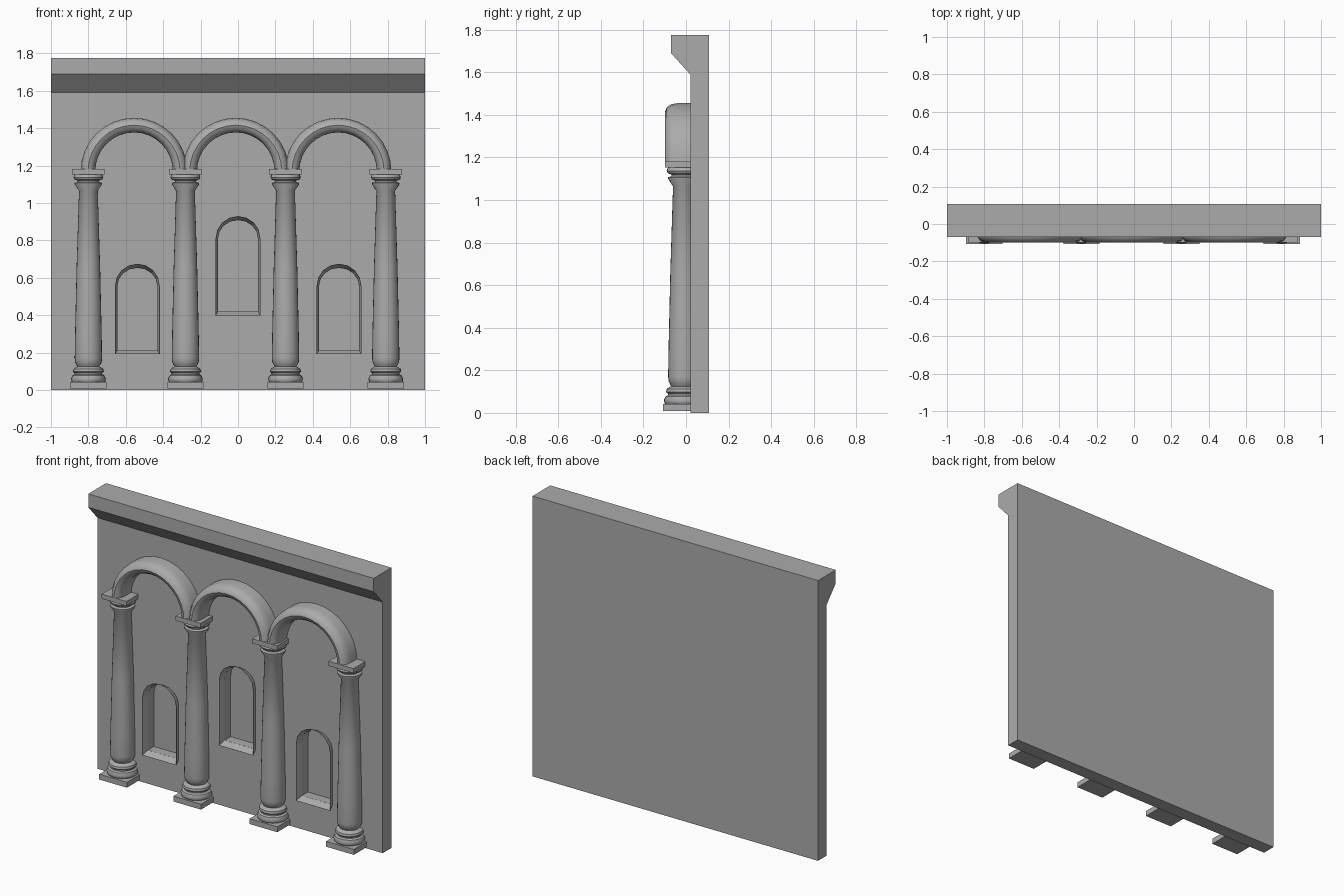
import bpy
from math import pi, sin, cos, radians

cube = bpy.data.objects.get("Cube")
if cube:
    bpy.data.objects.remove(cube, do_unlink=True)

stone = bpy.data.materials.new("grey stone")
stone.use_nodes = True
COLOUR = (0.41, 0.41, 0.41, 1)
stone.diffuse_color = COLOUR
stone.node_tree.nodes["Principled BSDF"].inputs["Base Color"].default_value = COLOUR

COLUMN_Y = -0.011
WALL_Y = 0.02


def loft(name, rings, smooth=False, hollow=False):
    """Join equal-length point rings; cap the ends, or join them if hollow."""
    n = len(rings[0])
    verts = [p for ring in rings for p in ring]
    faces = []
    for i in range(len(rings) if hollow else len(rings) - 1):
        a, b = i * n, (i + 1) % len(rings) * n
        for j in range(n):
            k = (j + 1) % n
            faces.append((a + j, a + k, b + k, b + j))
    if not hollow:
        faces.append(tuple(reversed(range(n))))
        faces.append(tuple(range(len(verts) - n, len(verts))))
    mesh = bpy.data.meshes.new(name)
    mesh.from_pydata(verts, [], faces)
    mesh.materials.append(stone)
    obj = bpy.data.objects.new(name, mesh)
    bpy.context.collection.objects.link(obj)
    bpy.ops.object.select_all(action="DESELECT")
    obj.select_set(True)
    bpy.context.view_layer.objects.active = obj
    # consistent outward normals
    bpy.ops.object.mode_set(mode="EDIT")
    bpy.ops.mesh.select_all(action="SELECT")
    bpy.ops.mesh.normals_make_consistent(inside=False)
    bpy.ops.object.mode_set(mode="OBJECT")
    if smooth:
        bpy.ops.object.shade_smooth_by_angle(angle=radians(35))
    return obj


def slab(name, x, half, z0, z1):
    corners = ((-1, -1), (1, -1), (1, 1), (-1, 1))
    loft(name, [[(x + half * a, COLUMN_Y + half * b, z) for a, b in corners]
                for z in (z0, z1)])


# Wall with its overhanging cornice, as one extruded profile
section = [(0.107, 0), (0.107, 1.775), (-0.07, 1.775), (-0.07, 1.69),
           (WALL_Y, 1.59), (WALL_Y, 0)]
wall = loft("wall", [[(x, y, z) for y, z in section] for x in (-1, 1)])


# Arched windows: a recess in the wall behind a thin, flared surround
def window_outline(x, half, sill, spring, rise, y):
    arch = [(x + half * cos(pi * i / 8), y, spring + rise * sin(pi * i / 8))
            for i in range(9)]
    return [(x - half, y, sill), (x + half, y, sill)] + arch


FRAME_FRONT = -0.02
RECESS_BACK = 0.08
windows = (("right", -0.538, 0.192, 0.675), ("middle", 0, 0.398, 0.93),
           ("left", 0.54, 0.192, 0.675))
for side, x, sill, top in windows:
    spring = top - 0.12
    inner = (x, 0.107, sill + 0.021, spring, 0.098)
    cutter = loft("recess_cutter", [window_outline(*inner, y)
                                    for y in (FRAME_FRONT, RECESS_BACK)])
    cutter.hide_render = True
    cut = wall.modifiers.new("recess", "BOOLEAN")
    cut.operation = "DIFFERENCE"
    cut.solver = "EXACT"
    cut.object = cutter
    bpy.context.view_layer.objects.active = wall
    bpy.ops.object.modifier_apply(modifier=cut.name)
    bpy.data.objects.remove(cutter, do_unlink=True)
    loft(f"window_frame_{side}", [
        window_outline(x, 0.108, sill + 0.02, spring, 0.099, WALL_Y + 0.001),
        window_outline(x, 0.12, sill, spring, 0.12, FRAME_FRONT),
        window_outline(x, 0.119, sill + 0.001, spring, 0.119, FRAME_FRONT),
        window_outline(*inner, WALL_Y + 0.001),
    ], hollow=True)

# Columns: turned base, tapering shaft and capital between square slabs
PROFILE = [
    (0.08, 0.035), (0.09, 0.045), (0.093, 0.06), (0.086, 0.077), (0.074, 0.083),
    (0.074, 0.09), (0.083, 0.098), (0.08, 0.112), (0.068, 0.121), (0.058, 0.125),
    (0.064, 0.135), (0.071, 0.15), (0.073, 0.17), (0.071, 0.3), (0.063, 0.65),
    (0.05, 1.065), (0.073, 1.1), (0.073, 1.107), (0.057, 1.112),
    (0.057, 1.12), (0.074, 1.125), (0.08, 1.137), (0.076, 1.149), (0.07, 1.155)]
SIDES = 24
for i, x in enumerate((-0.8, -0.281, 0.254, 0.79), 1):
    slab(f"column_plinth_{i}", x, 0.097, 0.008, 0.042)
    rings = [[(x + r * cos(2 * pi * k / SIDES), COLUMN_Y + r * sin(2 * pi * k / SIDES), z)
              for k in range(SIDES)] for r, z in PROFILE]
    loft(f"column_{i}", rings, smooth=True)
    slab(f"column_abacus_{i}", x, 0.087, 1.152, 1.181)

# Rounded arch mouldings, straight-sided where they meet the wall
moulding = [(-0.039, 0.04)]
moulding += [(-0.039 * cos(pi * k / 6), -0.042 - 0.056 * sin(pi * k / 6))
             for k in range(7)]
moulding += [(0.039, 0.04)]
for i, x in enumerate((-0.556, -0.012, 0.535), 1):
    rings = [[(x + (0.246 + dr) * cos(pi * k / 16), y, 1.17 + (0.246 + dr) * sin(pi * k / 16))
              for dr, y in moulding] for k in range(17)]
    loft(f"arch_{i}", rings, smooth=True)
